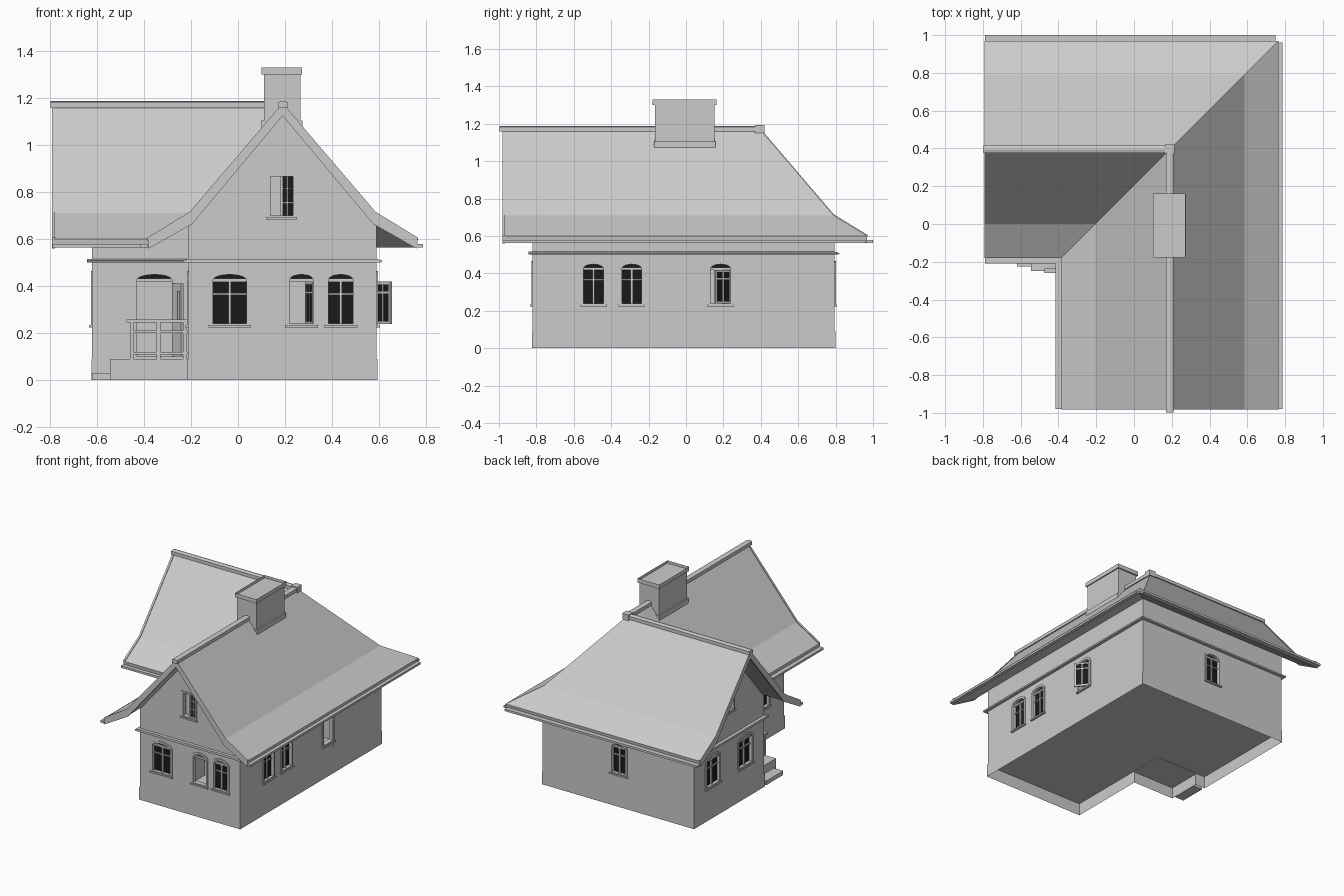
import bpy, bmesh
from math import sin, cos, pi, radians
from mathutils import Matrix, Vector

if "Cube" in bpy.data.objects:
    bpy.data.objects.remove(bpy.data.objects["Cube"])

RX, RY = 0.19, 0.395          # ridge lines of the two wings
black = bpy.data.materials.new("dark_glass")
black.diffuse_color = (0.01, 0.01, 0.01, 1)
black.use_nodes = True
black.node_tree.nodes["Principled BSDF"].inputs["Base Color"].default_value = black.diffuse_color


def finish(name, bm, M=Matrix(), mat=None):
    bmesh.ops.recalc_face_normals(bm, faces=bm.faces)
    me = bpy.data.meshes.new(name)
    bm.to_mesh(me)
    bm.free()
    ob = bpy.data.objects.new(name, me)
    bpy.context.collection.objects.link(ob)
    ob.matrix_world = M
    if mat:
        me.materials.append(mat)
    return ob


def loft(bm, rings, caps=True):
    vs = [[bm.verts.new(p) for p in r] for r in rings]
    n = len(vs[0])
    for a, b in zip(vs, vs[1:]):
        for i in range(n):
            j = (i + 1) % n
            bm.faces.new((a[i], a[j], b[j], b[i]))
    if caps:
        bm.faces.new(vs[0])
        bm.faces.new(vs[-1][::-1])


def prism(bm, poly, y0, y1):
    loft(bm, [[(x, y, z) for x, z in poly] for y in (y0, y1)])


def box(bm, x0, x1, y0, y1, z0, z1):
    prism(bm, [(x0, z0), (x1, z0), (x1, z1), (x0, z1)], y0, y1)


def boxes(name, *dims, M=Matrix(), mat=None):
    bm = bmesh.new()
    for d in dims:
        box(bm, *d)
    return finish(name, bm, M, mat)


def sweep(name, prof, x0, y0):
    """Mitred sweep of a cross-section along the L-shaped ridge path."""
    bm = bmesh.new()
    loft(bm, [[(x0, RY + d, z) for d, z in prof],
              [(RX + d, RY + d, z) for d, z in prof],
              [(RX + d, y0, z) for d, z in prof]])
    return finish(name, bm)


def outline(hw, z0, zs, zt):
    pts = [(-hw, z0), (hw, z0)] if z0 < zs else []
    if zt <= zs:
        return pts + [(hw, zs), (-hw, zs)]
    return pts + [(hw * cos(pi * i / 10), zs + (zt - zs) * sin(pi * i / 10)) for i in range(11)]


# walls, plinth, cornice
walls = sweep("walls", [(-.4, .085), (.4, .085), (.4, .685), (0, 1.145), (-.4, .685)], -.62, -.82)
bm = bmesh.new()
foot = [(-.624, .799), (.594, .799), (.594, -.824), (-.214, -.824), (-.214, -.25),
        (-.545, -.25), (-.545, -.01), (-.624, -.01)]
loft(bm, [[(x, y, z) for x, y in foot] for z in (0, .09)], caps=False)
finish("plinth", bm)
sweep("cornice", [(-.42, .5), (.42, .5), (.425, .508), (.4, .516), (-.4, .516), (-.425, .508)], -.643, -.843)

# roof with flared eaves, verge boards, ridge caps
top = [(-.575, .6), (-.395, .71), (0, 1.172), (.395, .71), (.575, .6)]
low = [(.57, .565), (.385, .67), (0, 1.13), (-.385, .67), (-.57, .565)]
sweep("roof", top + low, -.785, -.975)
edge = [(d, z + .006) for d, z in top] + [(d, z - .006) for d, z in low]
bm = bmesh.new()
loft(bm, [[(RX + d, y, z) for d, z in edge] for y in (-.982, -.968)])
loft(bm, [[(x, RY + d, z) for d, z in edge] for x in (-.792, -.778)])
finish("verge_boards", bm)
sweep("ridge_cap", [(-.02, 1.158), (.02, 1.158), (.02, 1.182), (0, 1.188), (-.02, 1.182)], -.797, -.998)
boxes("ridge_joint", (RX - .025, RX + .025, RY - .025, RY + .025, 1.15, 1.192))
boxes("gutters", (.762, .787, -.98, .96, .563, .578), (-.79, .75, .965, 1.0, .563, .578),
      (-.415, -.385, -.98, -.18, .563, .578), (-.79, -.385, -.208, -.18, .563, .578))

# chimney with hollow cap
boxes("chimney", (.11, .265, -.167, .152, 1.0, 1.3))
boxes("chimney_flashing", (.1, .275, -.172, .157, 1.07, 1.105))
bm = bmesh.new()
box(bm, .1, .273, -.178, .162, 1.3, 1.33)
lid = max(bm.faces, key=lambda f: f.calc_center_median().z)
bmesh.ops.inset_region(bm, faces=[lid], thickness=.018)
rim = bmesh.ops.extrude_discrete_faces(bm, faces=[lid])["faces"][0]
bmesh.ops.translate(bm, verts=rim.verts, vec=(0, 0, -.02))
finish("chimney_cap", bm)

cutters = []


def casement(name, M, w, z0, z1):
    boxes(name + "_leaf", (-w, 0, -.005, .005, z0, z0 + .012), (-w, 0, -.005, .005, z1 - .012, z1),
          (-.012, 0, -.005, .005, z0, z1), (-w, -w + .012, -.005, .005, z0, z1),
          (-w / 2 - .004, -w / 2 + .004, -.005, .005, z0, z1),
          (-w, 0, -.005, .005, z0 + .13, z0 + .138), M=M)
    boxes(name + "_leaf_glass", (-w + .01, -.01, -.002, .002, z0 + .01, z1 - .01), M=M, mat=black)


def window(name, x, y, rot, hw, z0=.23, zs=.425, zt=.465, kind="closed", swing=0):
    """Opening in a wall; local -y faces outwards."""
    M = Matrix.Translation((x, y, 0)) @ Matrix.Rotation(radians(rot), 4, 'Z')
    iw = hw - .015
    arched = zt > zs
    it = zt - .016 if arched else zs - .012
    izs = zs if arched else it
    out, inn = outline(hw, z0, zs, zt), outline(iw, z0 + .01, izs, it)
    # recess cutter
    bm = bmesh.new()
    prism(bm, outline(hw - .006, z0 + .004, zs, zt - .006), -.05, .14 if kind == "open" else .04)
    cutters.append(finish(name + "_cutter", bm, M))
    # surround
    bm = bmesh.new()
    loft(bm, [[(a, v, b) for a, b in p] for p, v in
              ((out, -.006), (out, .03), (inn, .03), (inn, -.006), (out, -.006))], caps=False)
    bmesh.ops.remove_doubles(bm, verts=bm.verts, dist=1e-5)
    if kind != "door":
        box(bm, -hw - .004, hw + .004, -.013, .01, z0 - .006, z0 + .004)
    if arched:
        box(bm, -iw, iw, .004, .024, zs - .007, zs + .007)
    if kind == "closed":
        zm = z0 + .7 * (izs - z0)
        box(bm, -.006, .006, .006, .024, z0, izs)
        box(bm, -iw, iw, .008, .024, zm - .004, zm + .004)
    if kind == "half":
        box(bm, -.006, .006, .006, .024, z0, izs)
        box(bm, iw * .5 - .003, iw * .5 + .003, .008, .024, z0, izs)
        for zm in (z0 + .065, z0 + .125):
            box(bm, 0, iw, .008, .024, zm - .003, zm + .003)
    if kind == "door":
        box(bm, -iw, iw, .015, .025, z0, zs)
        for s in (-1, 1):
            for a, b in ((.03, .12), (.16, .3)):
                box(bm, s * iw / 2 - .024, s * iw / 2 + .024, .009, .016, z0 + a, z0 + b)
    finish(name + "_frame", bm, M)
    # glass
    bm = bmesh.new()
    if kind == "closed":
        prism(bm, inn, .017, .021)
    elif kind == "half":
        box(bm, 0, iw, .017, .021, z0 + .01, izs)
    else:
        prism(bm, outline(iw, zs, zs, it), .017, .021)
    finish(name + "_glass", bm, M, black)
    if swing:
        hinge = Matrix.Translation((iw, .004, 0)) @ Matrix.Rotation(radians(swing), 4, 'Z')
        casement(name, M @ hinge, 2 * iw, z0 + .008, zs - .006)


F, R, B, L = -.82, RX + .4, RY + .4, -.62
window("front_wide_window", -.035, F, 0, .086)
window("front_open_window", .27, F, 0, .066, kind="open", swing=-72)
window("front_narrow_window", .437, F, 0, .068)
window("front_attic_window", .186, F, 0, .062, .69, .877, .877, kind="half")
window("right_window_a", R, -.495, 90, .068)
window("right_window_b", R, -.29, 90, .068)
window("right_open_window", R, .185, 90, .068, kind="open", swing=38)
window("back_window", -.02, B, 180, .068)
window("left_window_a", L, .58, -90, .086)
window("left_window_b", L, .21, -90, .086)
window("left_attic_window", L, RY, -90, .062, .69, .877, .877, kind="half")
window("wing_side_window", RX - .4, -.57, -90, .086)
window("door", -.355, RY - .4, 0, .09, z0=.09, kind="door")

# cut the recesses out of the walls
bpy.context.view_layer.objects.active = walls
for c in cutters:
    m = walls.modifiers.new("cut", 'BOOLEAN')
    m.object, m.operation, m.solver = c, 'DIFFERENCE', 'EXACT'
    bpy.ops.object.modifier_apply(modifier=m.name)
for c in cutters:
    bpy.data.objects.remove(c)

# open door leaf
M = Matrix.Translation((-.275, -.012, 0)) @ Matrix.Rotation(radians(-62), 4, 'Z')
boxes("door_leaf", (0, .08, -.006, .006, .1, .41), (.06, .066, -.014, .014, .25, .38), M=M)

# porch, step and railing
boxes("porch_floor", (-.545, -.21, -.25, 0, .08, .09))
boxes("porch_step", (-.62, -.545, -.225, -.03, 0, .03))
boxes("railing", (-.475, -.212, -.26, -.235, .245, .258), (-.46, -.215, -.252, -.243, .2, .212),
      (-.46, -.215, -.252, -.243, .108, .12),
      *[(x - .008, x + .008, -.256, -.24, .09, .25) for x in (-.452, -.338, -.225)])
